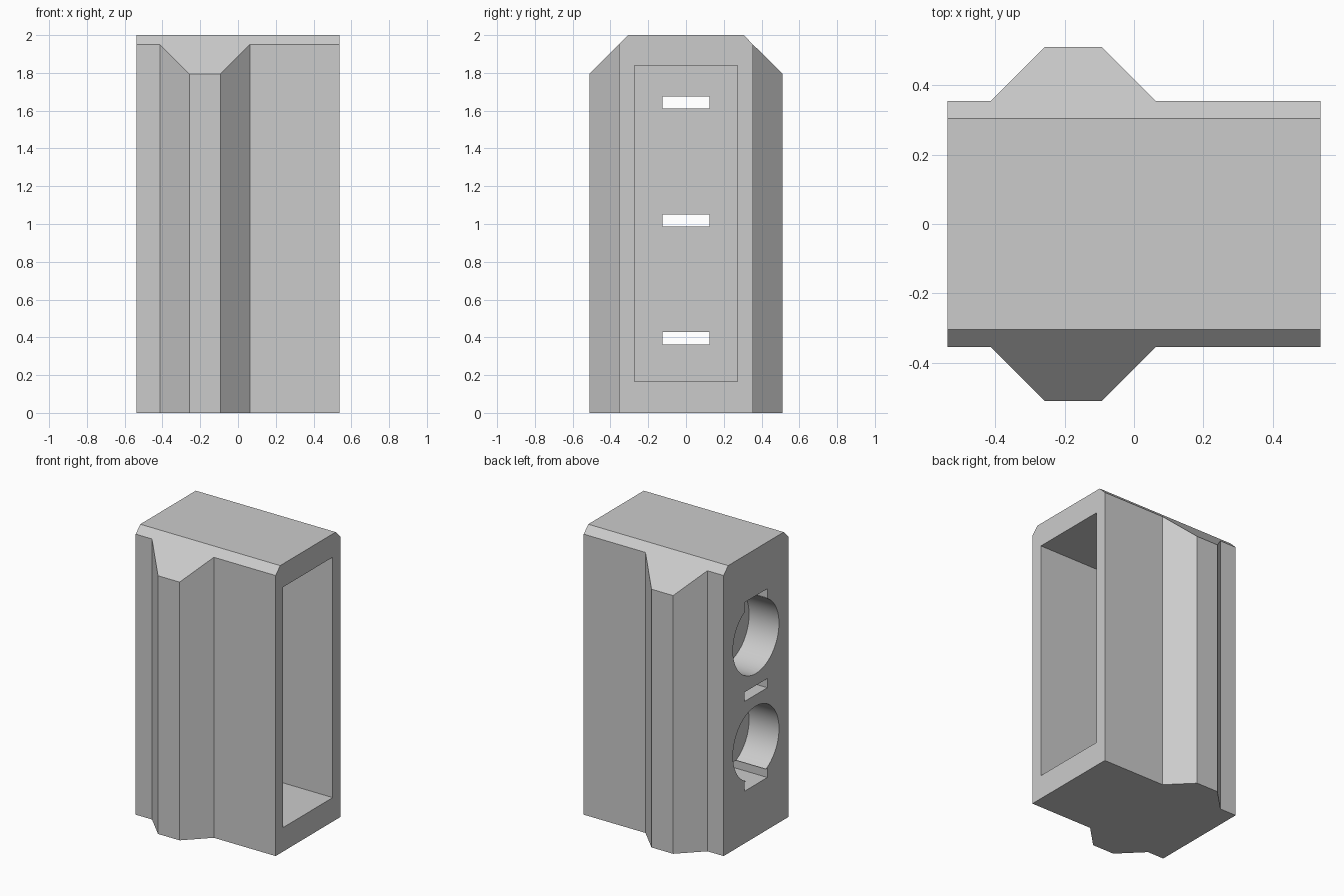
import bpy, bmesh, math
from mathutils import Vector

cube = bpy.data.objects.get("Cube")
if cube:
    bpy.data.objects.remove(cube, do_unlink=True)

grey = bpy.data.materials.new("plain_grey")
grey.use_nodes = True
grey.diffuse_color = (0.6, 0.6, 0.6, 1)
grey.node_tree.nodes["Principled BSDF"].inputs["Base Color"].default_value = (0.6, 0.6, 0.6, 1)

HALF = 0.538      # half length along x
HEIGHT = 2.0


def make_object(name, bm):
    bmesh.ops.recalc_face_normals(bm, faces=bm.faces)
    mesh = bpy.data.meshes.new(name)
    bm.to_mesh(mesh)
    bm.free()
    mesh.materials.append(grey)
    obj = bpy.data.objects.new(name, mesh)
    bpy.context.collection.objects.link(obj)
    return obj


def box(name, x, y, z):
    bm = bmesh.new()
    bmesh.ops.create_cube(bm, size=1)
    for v in bm.verts:
        v.co = [sum(r) / 2 + c * (r[1] - r[0]) for c, r in zip(v.co, (x, y, z))]
    return make_object(name, bm)


def cut(target, cutter):
    mod = target.modifiers.new(cutter.name, 'BOOLEAN')
    mod.operation = 'DIFFERENCE'
    mod.solver = 'EXACT'
    mod.object = cutter
    bpy.context.view_layer.objects.active = target
    bpy.ops.object.modifier_apply(modifier=mod.name)
    bpy.data.objects.remove(cutter, do_unlink=True)


# Body: mirrored plan with a rib on both sides, extruded upwards
side = [(-HALF, -0.355), (-0.413, -0.355), (-0.258, -0.51),
        (-0.092, -0.51), (0.063, -0.355), (HALF, -0.355)]
plan = side + [(x, -y) for x, y in reversed(side)]
bm = bmesh.new()
base = bm.faces.new([bm.verts.new((x, y, 0)) for x, y in plan])
top = bmesh.ops.extrude_face_region(bm, geom=[base])["geom"]
bmesh.ops.translate(bm, vec=(0, 0, HEIGHT),
                    verts=[g for g in top if isinstance(g, bmesh.types.BMVert)])

# Sloped shoulders along both upper edges
for s in (-1, 1):
    res = bmesh.ops.bisect_plane(bm, geom=bm.verts[:] + bm.edges[:] + bm.faces[:],
                                 plane_co=(0, s * 0.305, HEIGHT),
                                 plane_no=Vector((0, s, 1)).normalized(),
                                 clear_outer=True)
    rim = [g for g in res["geom_cut"] if isinstance(g, bmesh.types.BMEdge)]
    bmesh.ops.contextual_create(bm, geom=rim)
body = make_object("housing_body", bm)

# Deep rectangular pocket in the left end
pocket_floor = -0.23
cut(body, box("pocket", (pocket_floor, HALF + 0.1), (-0.272, 0.272), (0.167, 1.838)))

# Two blind round recesses in the right end
for z in (0.655, 1.387):
    bm = bmesh.new()
    bmesh.ops.create_cone(bm, cap_ends=True, segments=64, radius1=0.253,
                          radius2=0.253, depth=0.46)
    for v in bm.verts:
        v.co = (v.co.z - HALF, v.co.x, v.co.y + z)
    cut(body, make_object("round_recess", bm))

# Three strap slots running through the end wall
for z in (0.395, 1.019, 1.643):
    cut(body, box("slot", (-HALF - 0.1, 0.0), (-0.125, 0.125), (z - 0.032, z + 0.032)))

bpy.ops.object.select_all(action='DESELECT')
body.select_set(True)
bpy.context.view_layer.objects.active = body
bpy.ops.object.shade_smooth_by_angle(angle=math.radians(25))
